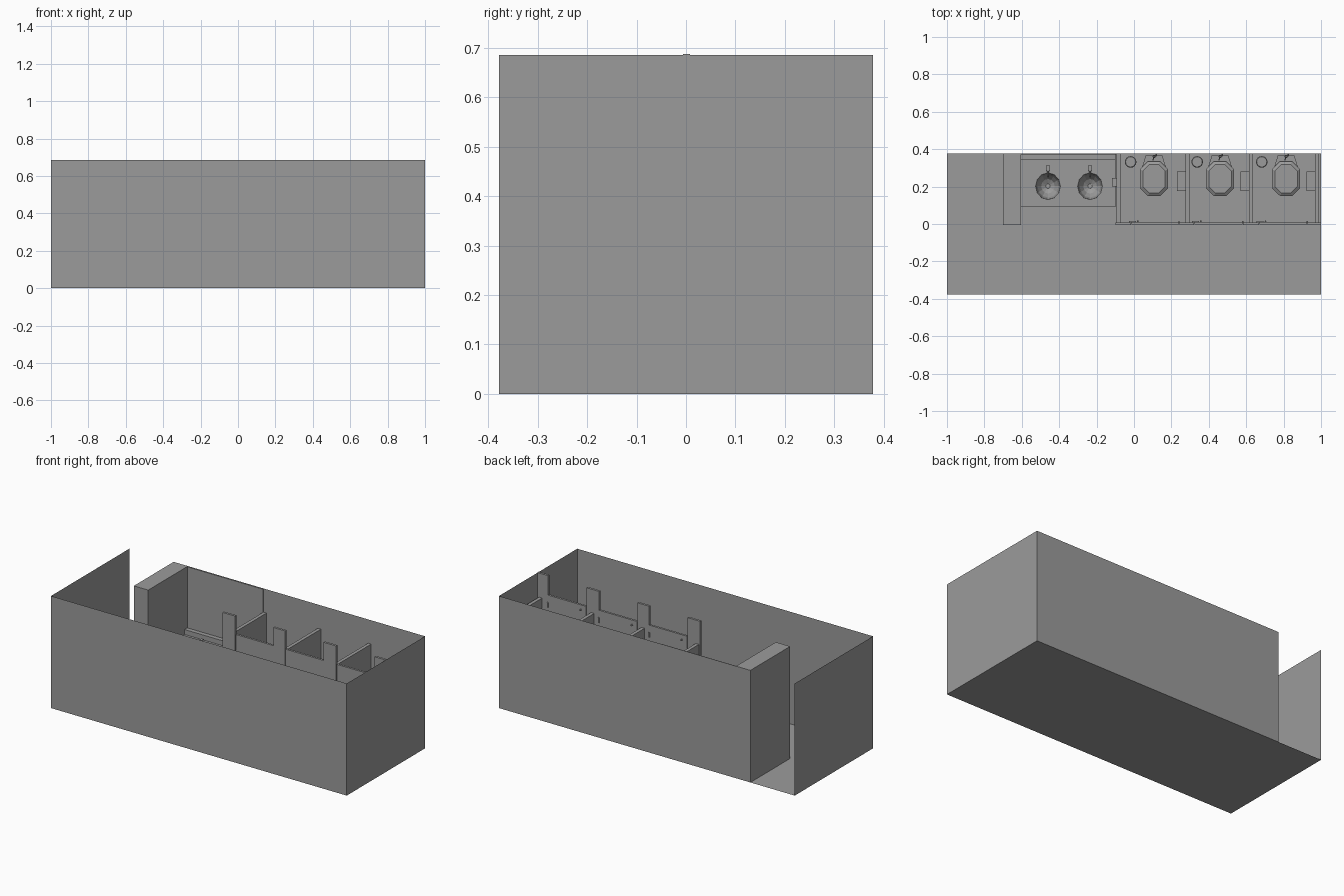
import bpy, math
from mathutils import Vector, Matrix

if "Cube" in bpy.data.objects:
    bpy.data.objects.remove(bpy.data.objects["Cube"])

D, H = 0.378, 0.685
grey = bpy.data.materials.new("dark_grey")
grey.diffuse_color = (0.33, 0.33, 0.33, 1)
grey.use_nodes = True
grey.node_tree.nodes["Principled BSDF"].inputs["Base Color"].default_value = grey.diffuse_color


def mesh(name, verts, faces):
    me = bpy.data.meshes.new(name)
    me.from_pydata(verts, [], faces)
    me.update()
    me.materials.append(grey)
    ob = bpy.data.objects.new(name, me)
    bpy.context.collection.objects.link(ob)
    return ob


def loft(name, rings, cap_start=True, cap_end=True):
    n = len(rings[0])
    faces = [(a * n + i, a * n + (i + 1) % n, (a + 1) * n + (i + 1) % n, (a + 1) * n + i)
             for a in range(len(rings) - 1) for i in range(n)]
    if cap_start:
        faces.append(tuple(reversed(range(n))))
    if cap_end:
        faces.append(tuple(range((len(rings) - 1) * n, len(rings) * n)))
    return mesh(name, [v for r in rings for v in r], faces)


def box(name, x0, x1, y0, y1, z0, z1):
    return loft(name, [[(x0, y0, z), (x1, y0, z), (x1, y1, z), (x0, y1, z)] for z in (z0, z1)])


def lathe(name, profile, loc, n=12, axis='Z', sy=1.0):
    rings = [[(r * math.cos(2 * math.pi * i / n), sy * r * math.sin(2 * math.pi * i / n), z)
              for i in range(n)] for r, z in profile]
    ob = loft(name, rings)
    rot = Matrix() if axis == 'Z' else Matrix.Rotation(-math.pi / 2, 4, 'X')
    ob.data.transform(Matrix.Translation(Vector(loc)) @ rot)
    return ob


def tube(name, pts, r):
    cu = bpy.data.curves.new(name, 'CURVE')
    cu.dimensions = '3D'
    cu.bevel_depth, cu.bevel_resolution, cu.use_fill_caps = r, 1, True
    cu.materials.append(grey)
    sp = cu.splines.new('POLY')
    sp.points.add(len(pts) - 1)
    for p, c in zip(sp.points, pts):
        p.co = (*c, 1)
    ob = bpy.data.objects.new(name, cu)
    bpy.context.collection.objects.link(ob)
    return ob


# room shell: single-sided sheets, with a doorway gap at the back left
mesh("floor", [(-1, -D, 0), (1, -D, 0), (1, D, 0), (-1, D, 0)], [(0, 1, 2, 3)])
path = [(-1, D), (-1, -D), (1, -D), (1, D), (-0.603, D)]
mesh("walls", [(x, y, z) for z in (0, H) for x, y in path],
     [(i, i + 1, i + 6, i + 5) for i in range(4)])
box("entry_wall", -0.7, -0.603, -0.006, D, 0, H)

# wash counter with mirror and splashback
counter = box("counter", -0.603, -0.1, 0.09, D - 0.003, 0.235, 0.28)
box("splashback", -0.603, -0.1, 0.345, D - 0.003, 0.28, 0.31)
box("mirror", -0.603, -0.093, D - 0.006, D - 0.001, 0.31, H - 0.002)
for x in (-0.46, -0.235):
    y = 0.202
    cutter = lathe("sink_cutter", [(0.066, 0.2), (0.066, 0.32)], (x, y, 0), sy=1.08)
    cutter.hide_render = True
    cutter.hide_viewport = True
    mod = counter.modifiers.new("sink_hole", 'BOOLEAN')
    mod.object, mod.operation, mod.solver = cutter, 'DIFFERENCE', 'EXACT'
    # bowl: outside skin up to the rim, then down the inside to the drain
    lathe("basin", [(0.014, 0.185), (0.046, 0.2), (0.067, 0.279), (0.066, 0.281),
                    (0.056, 0.245), (0.036, 0.215), (0.012, 0.2)], (x, y, 0), sy=1.08)
    lathe("drain", [(0.012, 0.2), (0.012, 0.204), (0.005, 0.205)], (x, y, 0))
    box("tap_base", x - 0.011, x + 0.011, 0.283, 0.3, 0.28, 0.3)
    tube("tap_spout", [(x, 0.29, 0.293), (x, 0.26, 0.295), (x, 0.252, 0.287)], 0.005)
    box("tap_lever", x - 0.008, x + 0.008, 0.295, 0.315, 0.298, 0.303)
box("soap_dispenser", -0.117, -0.093, 0.2, 0.245, 0.36, 0.44)

# stall partitions and front pilasters
for x in (-0.093, 0.275, 0.615, 0.967):
    box("partition", x, x + 0.021, 0.006, D, 0.08, 0.54)
pilasters = [(-0.1, -0.015), (0.243, 0.322), (0.583, 0.668), (0.928, 1.0)]
for i, (a, b) in enumerate(pilasters):
    box("pilaster", a, b, -0.006, 0.008, 0, 0.687 if i == 3 else 0.683)


def octagon(cx, cy, hx, hy, z):
    kx, ky = hx * 0.42, hy * 0.55
    pts = [(kx, -hy), (hx, -ky), (hx, ky), (kx, hy), (-kx, hy), (-hx, ky), (-hx, -ky), (-kx, -hy)]
    return [(cx + x, cy + y, z) for x, y in pts]


# three stalls: door, hardware, toilet, bin and paper holder
for i, cx in enumerate((0.107, 0.46, 0.813)):
    a, b = pilasters[i][1], pilasters[i + 1][0]
    box("door", a + 0.002, b - 0.002, -0.002, 0.011, 0.08, 0.57)
    for z in (0.13, 0.51):
        lathe("hinge", [(0.005, z - 0.015), (0.005, z + 0.015)], (b - 0.002, 0.011, 0), 8)
    lathe("coat_hook", [(0.006, 0), (0.003, 0.004), (0.003, 0.008), (0.005, 0.01)],
          (a + 0.035, 0.01, 0.54), 8, 'Y')
    box("latch", a - 0.012, a + 0.025, 0.008, 0.017, 0.31, 0.325)

    # toilet bowl, rim, lid and rear body
    loft("toilet_bowl", [octagon(cx, 0.26, 0.045, 0.075, 0), octagon(cx, 0.26, 0.04, 0.07, 0.05),
                         octagon(cx, 0.25, 0.06, 0.085, 0.11), octagon(cx, 0.242, 0.072, 0.09, 0.15)])
    loft("toilet_lid", [octagon(cx, 0.242, 0.074, 0.092, 0.153), octagon(cx, 0.242, 0.075, 0.093, 0.163),
                        octagon(cx, 0.242, 0.06, 0.077, 0.175)])
    loft("toilet_back", [[(cx - f * s, 0.29, z), (cx + f * s, 0.29, z),
                          (cx + r * s, 0.37, z), (cx - r * s, 0.37, z)]
                         for z, s, f, r in ((0, 0.7, 0.068, 0.043), (0.09, 0.9, 0.068, 0.043),
                                            (0.15, 1, 0.068, 0.043))])
    # flush valve
    tube("flush_pipe", [(cx, 0.36, 0.15), (cx, 0.36, 0.25), (cx + 0.012, 0.366, 0.255),
                        (cx + 0.012, 0.377, 0.255)], 0.004)
    lathe("flush_valve", [(0.007, 0.225), (0.008, 0.25), (0.004, 0.256)], (cx, 0.36, 0), 8)
    tube("flush_handle", [(cx, 0.36, 0.24), (cx - 0.006, 0.34, 0.237)], 0.003)

    # bin with lid
    bx = (-0.018, 0.338, 0.683)[i]
    lathe("waste_bin", [(0.025, 0), (0.03, 0.11), (0.031, 0.112), (0.031, 0.12), (0.027, 0.124)],
          (bx, 0.332, 0), 16)
    # paper holder on the right-hand partition
    px = (0.275, 0.615, 0.967)[i]
    box("paper_holder", px - 0.045, px, 0.176, 0.28, 0.19, 0.29)
